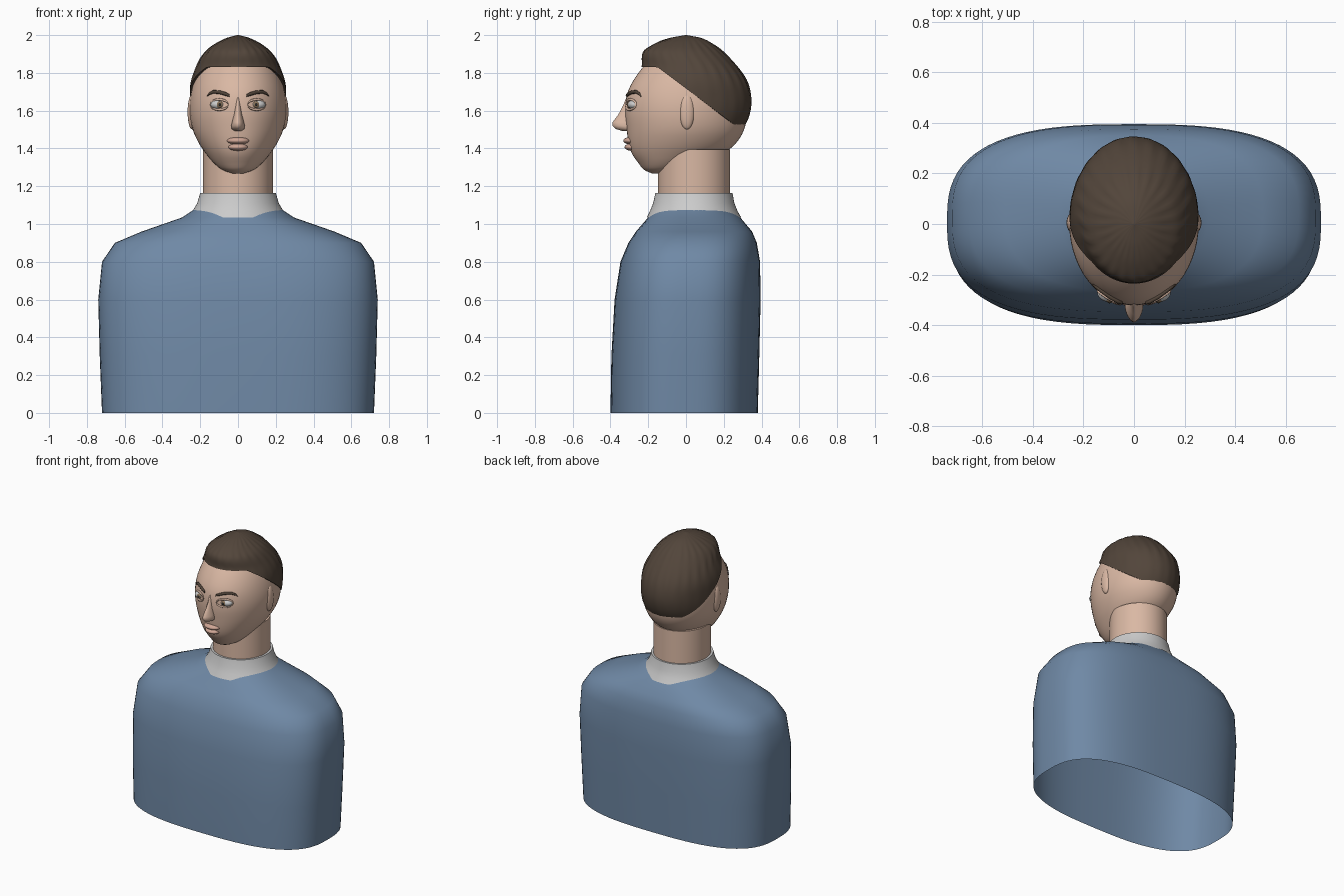
import bpy, bmesh
from math import sin, cos, pi, sqrt, radians, copysign

if "Cube" in bpy.data.objects:
    bpy.data.objects.remove(bpy.data.objects["Cube"])


def material(name, rgb):
    m = bpy.data.materials.new(name)
    m.diffuse_color = (*rgb, 1)
    m.use_nodes = True
    m.node_tree.nodes["Principled BSDF"].inputs["Base Color"].default_value = m.diffuse_color
    return m


SKIN = material("skin", (0.70, 0.48, 0.37))
LIP = material("lip", (0.62, 0.38, 0.30))
SHIRT = material("shirt", (0.16, 0.25, 0.38))
HAIR = material("hair", (0.085, 0.060, 0.043))
WHITE = material("eye_white", (0.80, 0.80, 0.78))
IRIS = material("iris", (0.25, 0.17, 0.10))
BLACK = material("pupil", (0.02, 0.02, 0.02))


def finish(bm, name, mat, angle=40):
    bmesh.ops.recalc_face_normals(bm, faces=bm.faces)
    me = bpy.data.meshes.new(name)
    bm.to_mesh(me)
    bm.free()
    ob = bpy.data.objects.new(name, me)
    bpy.context.collection.objects.link(ob)
    if mat:
        me.materials.append(mat)
    bpy.ops.object.select_all(action='DESELECT')
    ob.select_set(True)
    bpy.context.view_layer.objects.active = ob
    bpy.ops.object.shade_smooth_by_angle(angle=radians(angle))
    return ob


def skin_rings(name, rings, mat, cap_bottom=False, cap_top=False, angle=40):
    bm = bmesh.new()
    rows = [[bm.verts.new(p) for p in r] for r in rings]
    n = len(rows[0])
    for a, b in zip(rows, rows[1:]):
        for i in range(n):
            j = (i + 1) % n
            bm.faces.new((a[i], a[j], b[j], b[i]))
    if cap_bottom:
        bm.faces.new(rows[0])
    if cap_top:
        bm.faces.new(rows[-1])
    return finish(bm, name, mat, angle)


def oval_point(sec, t, e=2.0, grow=0.0):
    # section = (height, half width, front y, back y)
    z, hx, yf, yb = sec
    c, s = cos(t), sin(t)
    x = (hx + grow) * copysign(abs(c) ** (2 / e), c)
    y = (yf + yb) / 2 + ((yb - yf) / 2 + grow) * copysign(abs(s) ** (2 / e), s)
    return (x, y, z)


def loft(name, secs, mat, exps=2.0, n=64, **kw):
    if not isinstance(exps, (list, tuple)):
        exps = [exps] * len(secs)
    rings = [[oval_point(s, 2 * pi * i / n, e) for i in range(n)] for s, e in zip(secs, exps)]
    return skin_rings(name, rings, mat, **kw)


def smooth_section(secs, z):
    # cubic interpolation between the listed sections
    k = 0
    while k < len(secs) - 2 and z > secs[k + 1][0]:
        k += 1
    a, b = secs[k], secs[k + 1]
    p, q = secs[max(k - 1, 0)], secs[min(k + 2, len(secs) - 1)]
    h = b[0] - a[0]
    u = min(max((z - a[0]) / h, 0), 1)
    out = [z]
    for i in (1, 2, 3):
        ma = (b[i] - p[i]) / (b[0] - p[0]) * h
        mb = (q[i] - a[i]) / (q[0] - a[0]) * h
        out.append((2*u**3 - 3*u*u + 1) * a[i] + (u**3 - 2*u*u + u) * ma
                   + (3*u*u - 2*u**3) * b[i] + (u**3 - u*u) * mb)
    return out


def ball(name, loc, radii, mat):
    bm = bmesh.new()
    bmesh.ops.create_uvsphere(bm, u_segments=24, v_segments=16, radius=1)
    bmesh.ops.scale(bm, vec=radii, verts=bm.verts)
    bmesh.ops.translate(bm, vec=loc, verts=bm.verts)
    return finish(bm, name, mat, 60)


def tube(name, pts, radii, mat, n=8, flat=1.0):
    # strand running mostly along x
    rings = [[(x, y + r * cos(2*pi*i/n), z + flat * r * sin(2*pi*i/n)) for i in range(n)]
             for (x, y, z), r in zip(pts, radii)]
    return skin_rings(name, rings, mat, True, True, 60)


# Torso: open-bottomed shirt
loft("shirt", [(0, .72, -.40, .38), (.3, .732, -.395, .388), (.6, .74, -.378, .395),
               (.8, .72, -.347, .392), (.9, .652, -.305, .375), (.96, .51, -.265, .35),
               (1.035, .295, -.20, .287), (1.075, .235, -.17, .25)],
     SHIRT, [2.8, 2.8, 2.8, 2.8, 2.7, 2.6, 2.3, 2.1], n=80, angle=60)

# Collar and neck
loft("collar", [(1.035, .26, -.207, .292), (1.07, .24, -.19, .272), (1.11, .216, -.174, .256),
                (1.165, .20, -.162, .246), (1.165, .184, -.147, .233)], None)
loft("neck", [(1.05, .185, -.148, .234), (1.395, .185, -.148, .234)], SKIN, cap_top=True)

# Head
HEAD = [(1.268, .03, -.18, -.11), (1.285, .08, -.22, -.03), (1.32, .125, -.25, .07),
        (1.37, .168, -.285, .19), (1.42, .203, -.302, .258), (1.5, .24, -.314, .308),
        (1.6, .256, -.322, .325), (1.7, .247, -.308, .325), (1.8, .215, -.252, .28),
        (1.88, .165, -.18, .20), (1.94, .09, -.10, .10), (1.965, .02, -.02, .02)]
levels = [1.268 + (1.965 - 1.268) * (1 - cos(pi * i / 36)) / 2 for i in range(37)]
loft("head", [smooth_section(HEAD, z) for z in levels], SKIN, n=56,
     cap_bottom=True, cap_top=True, angle=80)


def face_y(x, z):
    _, hx, yf, yb = smooth_section(HEAD, z)
    return (yf + yb) / 2 - (yb - yf) / 2 * sqrt(max(0, 1 - (x / hx) ** 2))


# Hair cap: meridians from the slanted hairline up to the crown
CAP = [(1.46, .225, -.31, .27), (1.52, .245, -.315, .312), (1.58, .254, -.315, .337),
       (1.66, .256, -.308, .346), (1.75, .25, -.275, .325), (1.83, .222, -.236, .275),
       (1.91, .176, -.226, .20), (1.955, .118, -.165, .14), (1.985, .06, -.085, .08),
       (2.0, .004, -.004, .004)]


def hairline(t):
    lo, hi = 1.46, 1.9
    for _ in range(30):
        z = (lo + hi) / 2
        y = oval_point(smooth_section(CAP, z), t)[1]
        target = min(1.83, 1.83 - (y + .15) * .75)
        lo, hi = (z, hi) if z < target else (lo, z)
    return lo


N, ROWS = 96, 28
rings = []
lines = [hairline(2 * pi * i / N) for i in range(N)]
rings.append([oval_point(smooth_section(CAP, z), 2*pi*i/N, 2, -.045) for i, z in enumerate(lines)])
for r in range(ROWS + 1):
    u = r / ROWS
    ring = []
    for i, z0 in enumerate(lines):
        z = z0 + (2.0 - z0) * sin(u * pi / 2)
        t = 2 * pi * i / N
        wave = .0025 * sin(24 * t + 5 * u) * sin(pi * u) * (1 + .5 * sin(22 * u))
        ring.append(oval_point(smooth_section(CAP, z), t, 2, wave))
    rings.append(ring)
skin_rings("hair", rings, HAIR, cap_top=True, angle=60)

# Nose
loft("nose", [(1.68, .010, -.312, -.28), (1.63, .014, -.332, -.28), (1.58, .021, -.358, -.27),
              (1.54, .031, -.388, -.26), (1.52, .036, -.390, -.26), (1.503, .033, -.372, -.26),
              (1.492, .018, -.335, -.26)], SKIN, 1.7, n=24, cap_bottom=True, cap_top=True, angle=70)

# Mouth
ball("upper_lip", (0, -.290, 1.441), (.06, .042, .020), LIP)
ball("lower_lip", (0, -.283, 1.407), (.052, .042, .020), LIP)

# Paired features
for side, s in (("left", 1), ("right", -1)):
    ball(side + "_ear", (s * .243, .005, 1.593), (.024, .040, .092), SKIN)
    ball(side + "_eye", (s * .099, -.272, 1.632), (.046, .036, .027), WHITE)
    ball(side + "_iris", (s * .097, -.299, 1.632), (.018, .012, .018), IRIS)
    ball(side + "_pupil", (s * .097, -.305, 1.632), (.009, .009, .009), BLACK)
    for part, rise in (("upper", .027), ("lower", -.027)):
        pts, rad = [], []
        for k in range(9):
            a = pi * k / 8
            x, z = .099 - .048 * cos(a), 1.632 + rise * sin(a)
            pts.append((s * x, face_y(x, z) - .003, z))
            rad.append(.004 + .003 * sin(a))
        tube(f"{side}_{part}_eyelid", pts, rad, SKIN)
    brow = [(.045, 1.680), (.065, 1.688), (.095, 1.697), (.13, 1.700), (.152, 1.690), (.165, 1.676)]
    tube(side + "_brow", [(s * x, face_y(x, z) - .004, z) for x, z in brow],
         [.007, .010, .010, .009, .007, .003], HAIR)
